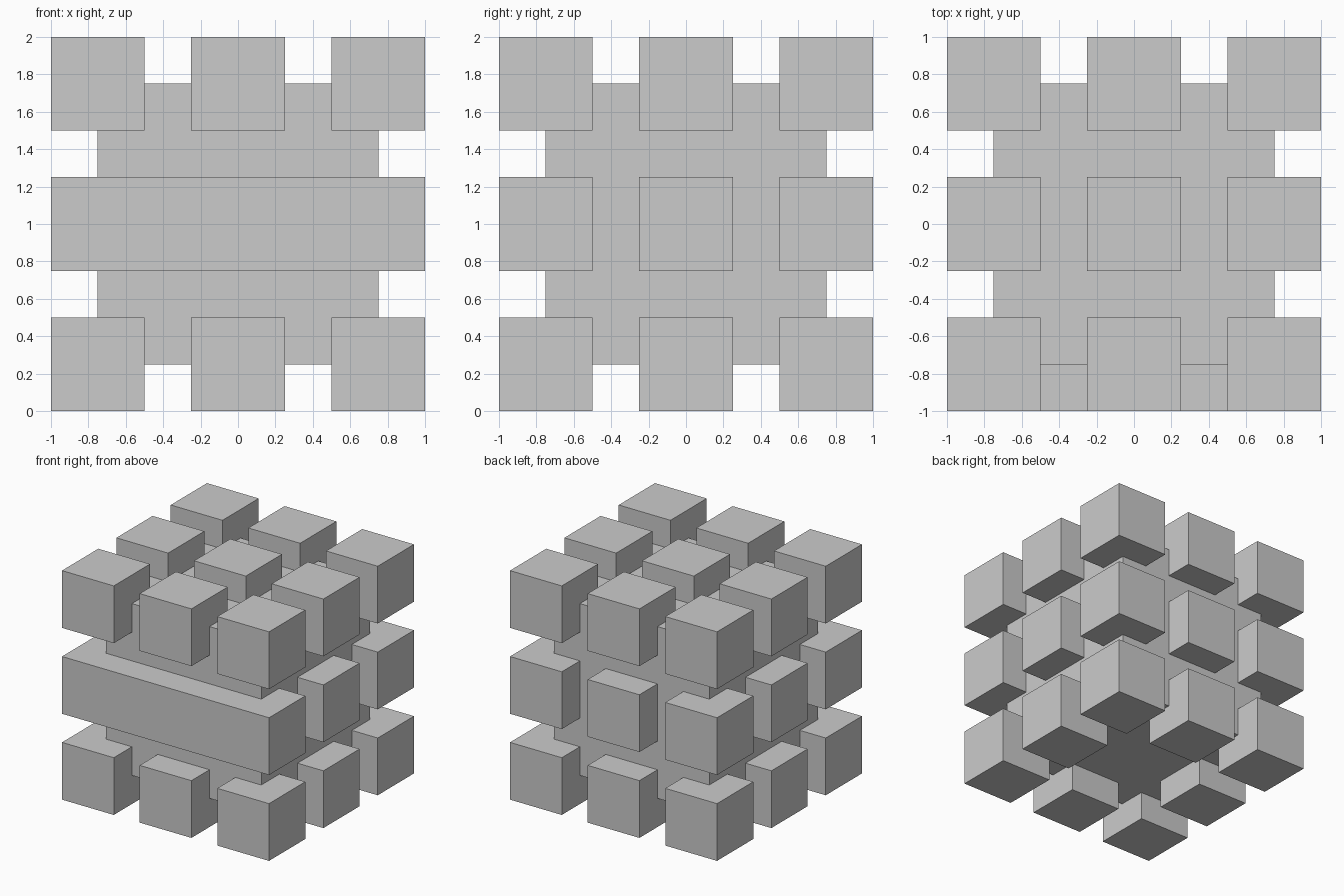
import bpy

if "Cube" in bpy.data.objects:
    bpy.data.objects.remove(bpy.data.objects["Cube"])


def box(name, centre, size):
    bpy.ops.mesh.primitive_cube_add(size=1, location=centre)
    ob = bpy.context.object
    ob.name = name
    ob.scale = size
    bpy.ops.object.transform_apply(location=False, rotation=False, scale=True)
    return ob


STEP = 0.75   # spacing of the small cubes
SIDE = 0.5    # edge of a small cube

# Solid core the small cubes are sunk into
box("core", (0, 0, 1), (1.5, 1.5, 1.5))

# Full-width bar across the middle of the front
box("front_bar", (0, -STEP, 1), (2, SIDE, SIDE))

# Small cubes over the outside of the 3 x 3 x 3 lattice
for i in (-1, 0, 1):
    for j in (-1, 0, 1):
        for k in (-1, 0, 1):
            in_bar = j == -1 and k == 0
            flat_underside = (i, j, k) == (0, 0, -1)
            hidden_centre = (i, j, k) == (0, 0, 0)
            if in_bar or flat_underside or hidden_centre:
                continue
            box("small_cube", (i * STEP, j * STEP, 1 + k * STEP), (SIDE,) * 3)
